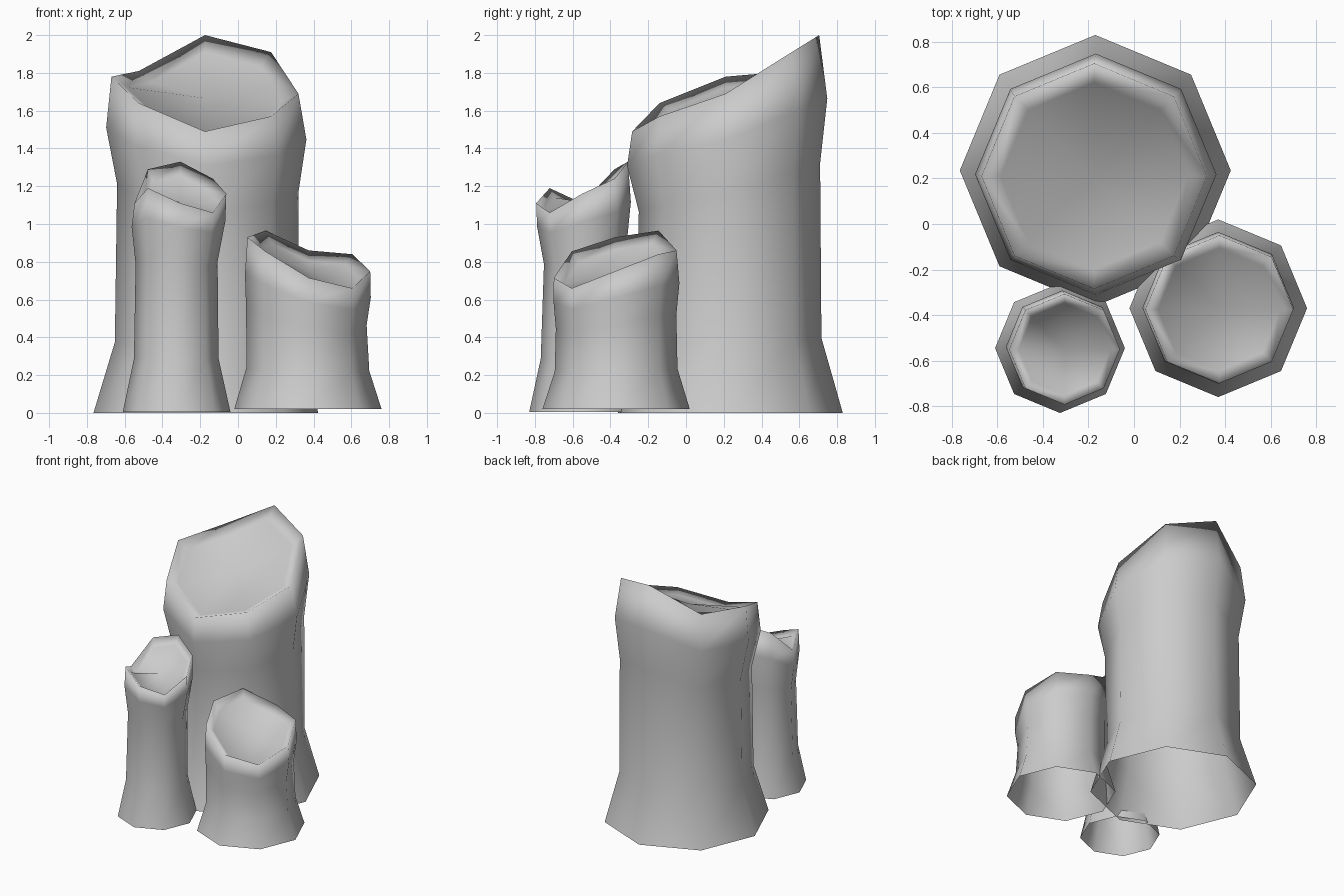
import bpy, bmesh
from math import cos, sin, pi

if "Cube" in bpy.data.objects:
    bpy.data.objects.remove(bpy.data.objects["Cube"])

SIDES = 8


def column(name, rings, rim_centre, rim_radius, rim_z):
    """rings: (cx, cy, radius, z, slant); slant follows the uneven rim height."""
    bm = bmesh.new()
    mean = sum(rim_z) / SIDES
    cx, cy = rim_centre

    def ring(x, y, r, heights):
        return [bm.verts.new((x + r * cos(2 * pi * i / SIDES),
                              y + r * sin(2 * pi * i / SIDES), heights[i]))
                for i in range(SIDES)]

    # outer wall
    loops = [ring(x, y, r, [z + s * (h - mean) for h in rim_z])
             for x, y, r, z, s in rings]
    # broken rim and recessed inner lip
    loops.append(ring(cx, cy, rim_radius, rim_z))
    loops.append(ring(cx, cy, rim_radius * 0.83,
                      [mean + 0.85 * (h - mean) - 0.05 for h in rim_z]))
    for a, b in zip(loops, loops[1:]):
        for i in range(SIDES):
            j = (i + 1) % SIDES
            bm.faces.new((a[i], a[j], b[j], b[i]))
    # shallow slanted cap, the bottom stays open
    mid = bm.verts.new((cx, cy, mean - 0.07))
    top = loops[-1]
    for i in range(SIDES):
        bm.faces.new((top[i], top[(i + 1) % SIDES], mid))
    for f in bm.faces:
        f.smooth = True
    mesh = bpy.data.meshes.new(name)
    bm.to_mesh(mesh)
    bm.free()
    obj = bpy.data.objects.new(name, mesh)
    bpy.context.collection.objects.link(obj)
    return obj


# rim heights run counter-clockwise from +x
column("tall_column",
       [(-0.17, 0.235, 0.595, 0.0, 0.0), (-0.165, 0.23, 0.487, 0.37, 0.1),
        (-0.16, 0.23, 0.48, 1.19, 0.5), (-0.168, 0.218, 0.53, 1.48, 0.7)],
       (-0.175, 0.21), 0.495,
       [1.69, 1.91, 2.0, 1.81, 1.78, 1.64, 1.49, 1.57])

column("thin_column",
       [(-0.325, -0.545, 0.285, 0.005, 0.0), (-0.327, -0.545, 0.224, 0.29, 0.05),
        (-0.325, -0.535, 0.217, 0.81, 0.3), (-0.315, -0.54, 0.248, 1.03, 0.6)],
       (-0.305, -0.55), 0.243,
       [1.16, 1.24, 1.33, 1.29, 1.11, 1.19, 1.11, 1.06])

column("short_column",
       [(0.37, -0.37, 0.39, 0.02, 0.0), (0.37, -0.37, 0.325, 0.23, 0.1),
        (0.362, -0.37, 0.319, 0.5, 0.5), (0.37, -0.368, 0.333, 0.66, 0.7)],
       (0.375, -0.375), 0.325,
       [0.75, 0.84, 0.86, 0.965, 0.93, 0.855, 0.715, 0.66])
